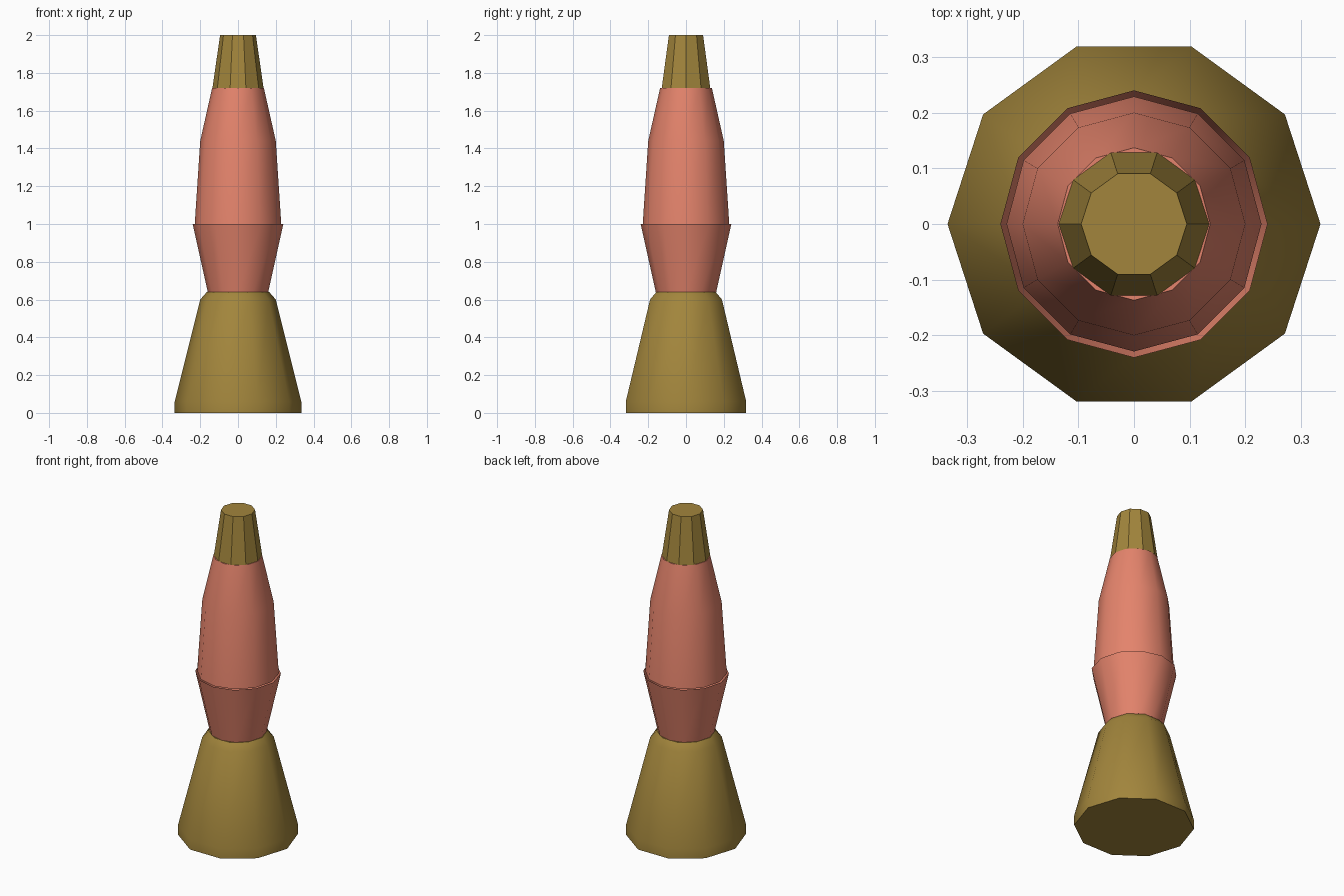
import bpy
import bmesh
import math

cube = bpy.data.objects.get("Cube")
if cube:
    bpy.data.objects.remove(cube, do_unlink=True)


def make_material(name, color):
    mat = bpy.data.materials.new(name)
    mat.use_nodes = True
    mat.diffuse_color = color
    mat.node_tree.nodes["Principled BSDF"].inputs["Base Color"].default_value = color
    return mat


def lathe(name, profile, sides, mat, smooth=True, bottom=True, top=True):
    """Sweep (radius, height) points around z, with optional end faces."""
    bm = bmesh.new()
    rings = []
    for radius, z in profile:
        angles = [math.tau * i / sides for i in range(sides)]
        rings.append([bm.verts.new((radius * math.cos(a), radius * math.sin(a), z))
                      for a in angles])
    for low, high in zip(rings, rings[1:]):
        for i in range(sides):
            j = (i + 1) % sides
            bm.faces.new((low[i], low[j], high[j], high[i]))
    if bottom:
        bm.faces.new(rings[0][::-1])
    if top:
        bm.faces.new(rings[-1])
    mesh = bpy.data.meshes.new(name)
    bm.to_mesh(mesh)
    bm.free()
    mesh.materials.append(mat)
    obj = bpy.data.objects.new(name, mesh)
    bpy.context.collection.objects.link(obj)
    if smooth:
        bpy.ops.object.select_all(action="DESELECT")
        obj.select_set(True)
        bpy.context.view_layer.objects.active = obj
        bpy.ops.object.shade_smooth_by_angle(angle=math.radians(45))
    return obj


gold = make_material("aged gold", (0.36, 0.235, 0.045, 1))
coral = make_material("coral glass", (0.78, 0.23, 0.15, 1))

# Flared metal base
lathe("base", [(0.335, 0), (0.335, 0.06), (0.2, 0.6), (0.165, 0.64)], 10, gold)

# Glass: open lower cup with the narrower upper vessel sitting inside its rim
lathe("lower_glass", [(0.16, 0.64), (0.24, 1.0)], 12, coral, top=False)
lathe("upper_glass", [(0.229, 1.0), (0.2, 1.44), (0.137, 1.72)], 12, coral)

# Faceted tapered cap
lathe("cap", [(0.135, 1.72), (0.095, 2.0)], 10, gold, smooth=False)
